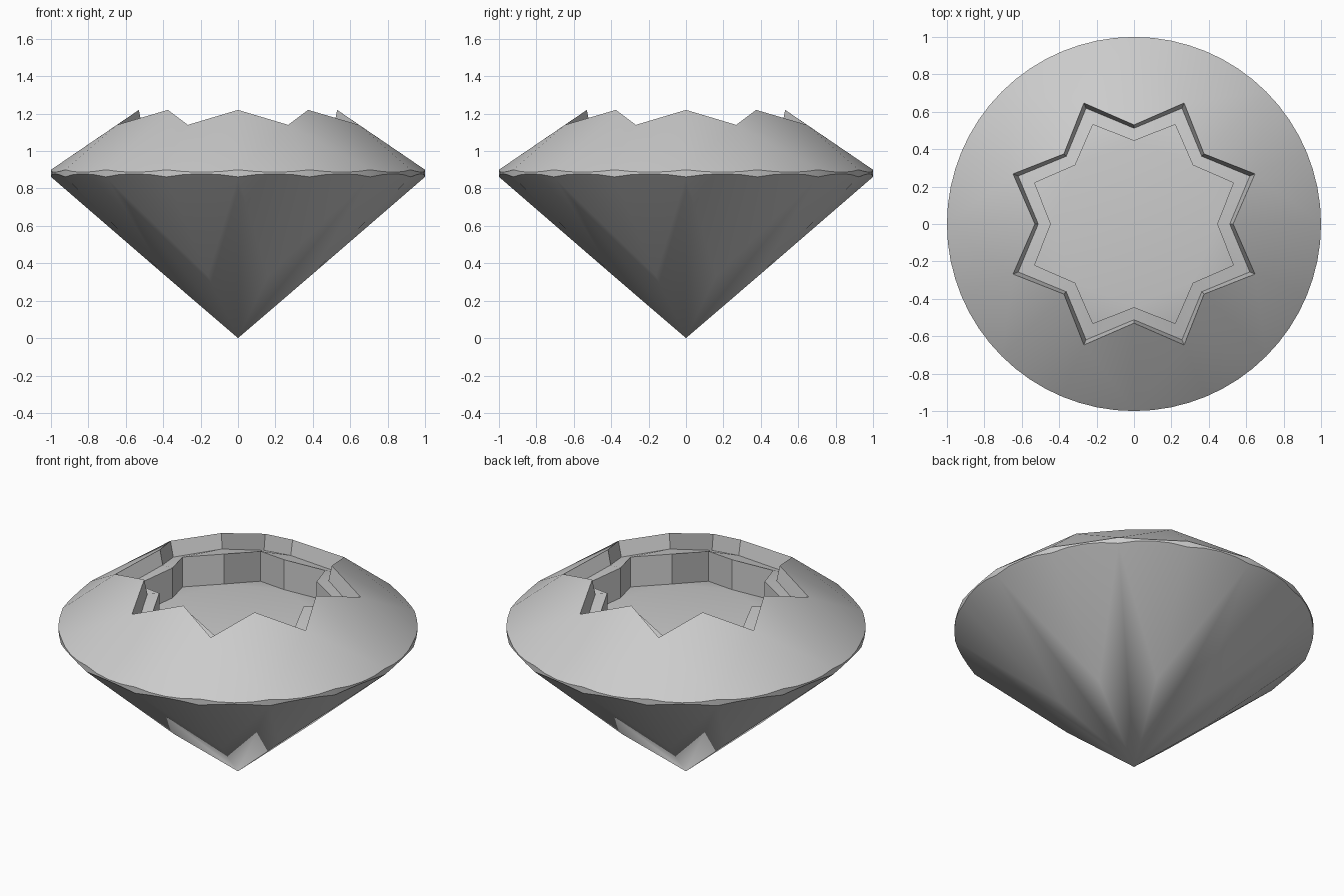
import bpy, bmesh
from math import sin, cos, pi, radians

if "Cube" in bpy.data.objects:
    bpy.data.objects.remove(bpy.data.objects["Cube"])

bm = bmesh.new()
N = 64          # girdle segments, four per facet


def vert(r, ang, z):
    return bm.verts.new((r * cos(ang), r * sin(ang), z))


def star(r_in, z_in, r_out, z_out):
    """16-point ring: table corners alternate with star tips."""
    return [vert(r_out if i % 2 else r_in, i * pi / 8, z_out if i % 2 else z_in)
            for i in range(16)]


def bridge(a, b):
    n = len(a)
    for i in range(n):
        j = (i + 1) % n
        bm.faces.new((a[i], a[j], b[j], b[i]))


# scalloped girdle, thickest where facets meet
upper, lower = [], []
for i in range(N):
    a = 2 * pi * i / N
    s = cos((i % 4) * 2 * pi / N - pi / 16) - cos(pi / 16)
    upper.append(vert(1, a, 0.90 - 0.67 * s))
    lower.append(vert(1, a, 0.862 + 0.86 * s))
bridge(lower, upper)

# crown and pavilion facets
rim = star(0.53, 1.22, 0.70, 1.14)
pav = [vert(0.42, (2 * i + 1) * pi / 8, 0.333) for i in range(8)]
culet = vert(0, 0, 0)
for k in range(8):
    g = k * 8
    bm.faces.new((rim[2 * k], rim[2 * k - 1], upper[g], rim[2 * k + 1]))
    bm.faces.new((culet, pav[k - 1], lower[g], pav[k]))
    for h in (g, g + 4):
        ids = [(h + t) % N for t in range(5)]
        bm.faces.new([rim[2 * k + 1]] + [upper[t] for t in ids])
        bm.faces.new([pav[k]] + [lower[t] for t in ids])

# stepped star-shaped recess
step = star(0.512, 1.13, 0.67, 1.052)
shelf = star(0.445, 1.13, 0.575, 1.09)
floor = star(0.445, 0.946, 0.575, 0.906)
bridge(rim, step)
bridge(step, shelf)
bridge(shelf, floor)
bm.faces.new(floor[::2])
for k in range(8):
    bm.faces.new((floor[2 * k], floor[2 * k + 1], floor[(2 * k + 2) % 16]))

bmesh.ops.recalc_face_normals(bm, faces=bm.faces[:])
mesh = bpy.data.meshes.new("cut_gem")
bm.to_mesh(mesh)
bm.free()
gem = bpy.data.objects.new("cut_gem", mesh)
bpy.context.collection.objects.link(gem)
bpy.context.view_layer.objects.active = gem
gem.select_set(True)
bpy.ops.object.shade_smooth_by_angle(angle=radians(33))
